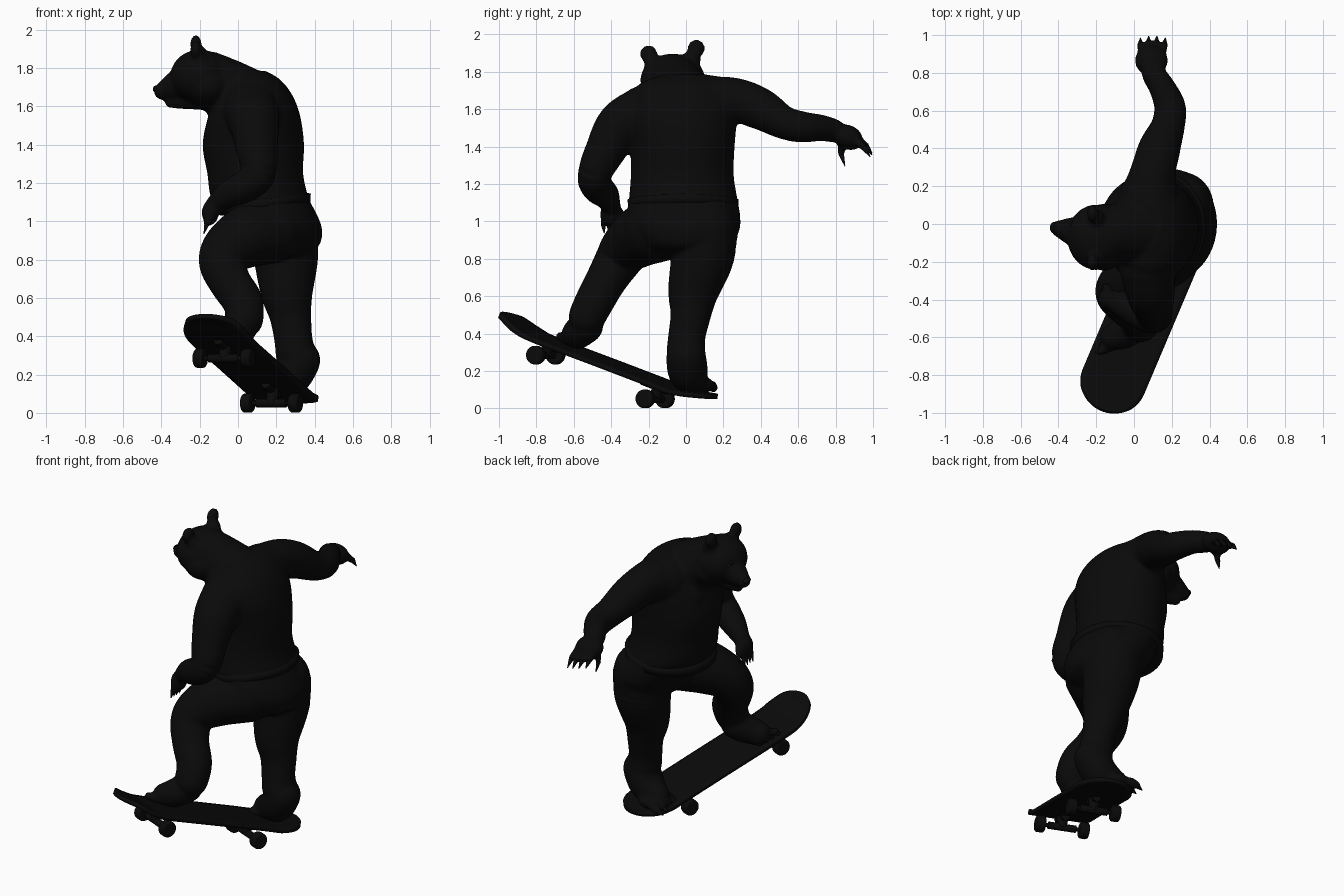
import bpy, bmesh, math
from mathutils import Vector, Matrix

if "Cube" in bpy.data.objects:
    bpy.data.objects.remove(bpy.data.objects["Cube"])

black = bpy.data.materials.new("black")
black.diffuse_color = (0.003, 0.003, 0.003, 1)
black.use_nodes = True
black.node_tree.nodes["Principled BSDF"].inputs["Base Color"].default_value = black.diffuse_color


def finish(name, bm, smooth=True):
    bmesh.ops.recalc_face_normals(bm, faces=bm.faces)
    me = bpy.data.meshes.new(name)
    bm.to_mesh(me)
    bm.free()
    me.materials.append(black)
    for p in me.polygons:
        p.use_smooth = smooth
    ob = bpy.data.objects.new(name, me)
    bpy.context.collection.objects.link(ob)
    return ob


def spline(pts, steps=5):
    """Smooth list of tuples (any length) through the given points."""
    v = [Vector(p) for p in pts]
    v = [v[0] * 2 - v[1]] + v + [v[-1] * 2 - v[-2]]
    out = []
    for i in range(1, len(v) - 2):
        a, b, c, d = v[i - 1:i + 3]
        for k in range(steps):
            t = k / steps
            out.append(0.5 * (2 * b + (c - a) * t + (2 * a - 5 * b + 4 * c - d) * t * t
                              + (3 * b - a - 3 * c + d) * t ** 3))
    return out + [v[-2]]


def skin(bm, rings):
    vr = [[bm.verts.new(p) for p in r] for r in rings]
    n = len(vr[0])
    for a, b in zip(vr, vr[1:]):
        for i in range(n):
            bm.faces.new((a[i], a[(i + 1) % n], b[(i + 1) % n], b[i]))
    bm.faces.new(vr[0][::-1])
    bm.faces.new(vr[-1])


def ball(bm, loc, r, rot=Matrix()):
    r = r if isinstance(r, tuple) else (r, r, r)
    m = Matrix.Translation(loc) @ rot @ Matrix.Diagonal((*r, 1))
    bmesh.ops.create_uvsphere(bm, u_segments=20, v_segments=12, radius=1, matrix=m)


def limb(bm, pts, n=20):
    """Round tube through (x, y, z, radius) points with ball ends."""
    s = spline(pts)
    rings = []
    for i, p in enumerate(s):
        t = s[min(i + 1, len(s) - 1)] - s[max(i - 1, 0)]
        q = Vector(t[:3]).to_track_quat('Z', 'Y')
        rings.append([Vector(p[:3]) + q @ Vector((math.cos(a) * p[3], math.sin(a) * p[3], 0))
                      for a in (2 * math.pi * k / n for k in range(n))])
    skin(bm, rings)
    for p in (s[0], s[-1]):
        ball(bm, p[:3], p[3] * 0.98)


def stack(bm, rows, n=40):
    """Horizontal ellipses (z, x, y, rx, ry) lofted upward."""
    skin(bm, [[(x + rx * math.cos(a), y + ry * math.sin(a), z)
               for a in (2 * math.pi * k / n for k in range(n))]
              for z, x, y, rx, ry in spline(rows, 4)])


def rod(bm, a, b, r1, r2, seg=16):
    a, b = Vector(a), Vector(b)
    m = Matrix.Translation((a + b) / 2) @ (b - a).to_track_quat('Z', 'Y').to_matrix().to_4x4()
    bmesh.ops.create_cone(bm, cap_ends=True, segments=seg, radius1=r1, radius2=r2,
                          depth=(b - a).length, matrix=m)


# Bear body: torso and chest
bm = bmesh.new()
stack(bm, [(0.82, .23, -.02, .10, .13), (0.87, .23, 0, .19, .23), (0.95, .215, 0, .225, .285),
           (1.03, .175, -.01, .24, .30), (1.12, .115, -.015, .255, .29), (1.25, .09, -.02, .25, .275),
           (1.40, .08, -.02, .265, .28), (1.55, .085, -.03, .24, .30), (1.66, .085, -.03, .198, .28),
           (1.74, .085, -.02, .135, .22), (1.785, .085, 0, .06, .12)])
ball(bm, (-.01, .05, 1.5), (.15, .13, .18))
# Neck, skull, muzzle, jaw
limb(bm, [(.08, -.03, 1.60, .18), (-.03, -.04, 1.67, .168), (-.15, -.06, 1.745, .145)])
ball(bm, (-.2, -.07, 1.755), (.155, .175, .142))
ball(bm, (-.16, -.07, 1.71), (.13, .18, .12))
limb(bm, [(-.24, -.06, 1.74, .11), (-.32, -.04, 1.71, .08), (-.37, -.03, 1.69, .06), (-.395, -.025, 1.68, .047)])
limb(bm, [(-.2, -.06, 1.65, .07), (-.30, -.045, 1.625, .04), (-.355, -.035, 1.62, .028)])
# Ears
for y, z in ((-.20, 1.895), (.055, 1.925)):
    ball(bm, (-.22, y, z), (.03, .048, .048))
    ball(bm, (-.20, y * .8 - .015, z - .06), (.045, .05, .05))
# Raised arm
limb(bm, [(.08, .13, 1.62, .165), (.1, .27, 1.645, .122), (.135, .4, 1.60, .112), (.18, .52, 1.53, .09),
          (.19, .62, 1.505, .084), (.15, .72, 1.50, .071), (.105, .79, 1.485, .064)])
ball(bm, (.092, .865, 1.45), (.088, .085, .065), Matrix.Rotation(-.45, 4, 'X'))
# Hanging arm
limb(bm, [(.07, -.22, 1.58, .15), (.085, -.35, 1.51, .132), (.1, -.435, 1.37, .108), (.11, -.49, 1.25, .092),
          (.04, -.475, 1.185, .086), (-.05, -.43, 1.14, .074), (-.12, -.40, 1.085, .052)])
ball(bm, (-.145, -.4, 1.045), (.045, .06, .065))
# Straight rear leg and its foot
limb(bm, [(.24, .1, .97, .18), (.25, .09, .82, .172), (.255, .04, .63, .138), (.275, .025, .5, .11),
          (.288, .005, .39, .10), (.30, 0, .31, .105)])
limb(bm, [(.325, 0, .275, .108), (.28, .01, .2, .108), (.23, .025, .165, .095), (.18, .04, .145, .078)])
ball(bm, (.19, .05, .125), (.1, .105, .05))
# Bent front leg and its foot
limb(bm, [(.18, -.15, .96, .18), (.05, -.24, .92, .165), (-.05, -.32, .855, .14), (-.08, -.37, .78, .124),
          (-.04, -.43, .68, .11), (.025, -.485, .58, .106), (.035, -.53, .49, .1)])
limb(bm, [(.01, -.53, .44, .09), (-.05, -.575, .405, .086), (-.11, -.6, .385, .072)])
# Fingers, toes and their claws
claws = bmesh.new()


def digit(a, b, c, r):
    limb(bm, [(*a, r), (*b, r * .85)], 12)
    rod(claws, b, c, r * .7, .002, 10)


for k in range(4):
    f = k - 1.5
    digit((.095 + f * .035, .90, 1.44), (.098 + f * .042, .965 - abs(f) * .01, 1.405 - f * .006),
          (.1 + f * .044, 1.0 - abs(f) * .01, 1.36 - f * .01), .024)
    digit((-.15, -.4 + f * .027, 1.02), (-.163, -.4 + f * .028, .985), (-.178, -.395 + f * .028, .935), .02)
    digit((.14, .055 + f * .055, .12), (.105, .065 + f * .055, .11), (.06, .065 + f * .055, .09), .03)
    digit((-.12 - f * .012, -.6 + f * -.036, .375), (-.15 - f * .018, -.615 - f * .038, .37 + f * .012),
          (-.18 - f * .02, -.625 - f * .038, .34 + f * .012), .028)
digit((.06, .83, 1.42), (.05, .83, 1.36), (.055, .85, 1.295), .022)
digit((-.13, -.35, 1.05), (-.15, -.325, 1.01), (-.165, -.325, .96), .02)
body = finish("bear_body", bm)
mod = body.modifiers.new("blend", 'REMESH')
mod.mode, mod.voxel_size, mod.use_smooth_shade = 'VOXEL', .011, True
mod = body.modifiers.new("soften", 'SMOOTH')
mod.factor, mod.iterations = .5, 7
finish("claws", claws)

# Eyes and nose
bm = bmesh.new()
for y in (-.115, .0):
    ball(bm, (-.322, y, 1.785), .018)
ball(bm, (-.425, -.02, 1.69), (.02, .03, .02))
finish("eyes_and_nose", bm)

# Waistband of the shorts, tilted up toward the back
bm = bmesh.new()
skin(bm, [[(.12 + (.252 + g) * math.cos(a), -.015 + (.289 + g) * math.sin(a), 1.095 + dz + .03 * math.cos(a))
           for a in (2 * math.pi * k / 48 for k in range(48))]
          for dz, g in ((-.035, -.06), (-.03, .006), (.02, .008), (.03, -.06))])
finish("waistband", bm)

# Skateboard: s runs along the deck, v across it
profile = [(-.985, .505), (-.93, .48), (-.87, .43), (-.81, .39), (-.72, .352), (-.4, .232), (-.12, .125),
           (-.04, .092), (.05, .075), (.155, .062)]


def deck_z(s):
    for (a, za), (b, zb) in zip(profile, profile[1:]):
        if s <= b:
            return za + (zb - za) * (s - a) / (b - a)
    return profile[-1][1]


def board(s, v, z):
    return Vector((-.052 + (s + .7) * .424 + .92 * v, s - .39 * v, z))


s0, s1, W, cap = -.985, .155, .176, .157
bm = bmesh.new()
grid = []
for i in range(61):
    s = (s0 + s1) / 2 - math.cos(math.pi * i / 60) * (s1 - s0) / 2
    e = max(0, s0 + cap - s, s - s1 + cap) / cap
    w = max(W * math.sqrt(max(0, 1 - e * e)), .004)
    grid.append([bm.verts.new(board(s, w * j / 6, deck_z(s))) for j in range(-6, 7)])
for a, b in zip(grid, grid[1:]):
    for j in range(12):
        bm.faces.new((a[j], a[j + 1], b[j + 1], b[j]))
deck = finish("deck", bm)
mod = deck.modifiers.new("thickness", 'SOLIDIFY')
mod.thickness, mod.offset = .026, 0

# Trucks and wheels
for name, s, z in (("front", -.75, .285), ("rear", -.165, .051)):
    bm = bmesh.new()
    rod(bm, board(s, -.15, z), board(s, .15, z), .012, .012)
    rod(bm, board(s, -.085, z), board(s, .085, z), .022, .022)
    rod(bm, board(s, 0, z), board(s + .02, 0, deck_z(s + .02)), .028, .035)
    rod(bm, board(s - .07, 0, deck_z(s - .07) - .018), board(s + .07, 0, deck_z(s + .07) - .018), .025, .025, 8)
    finish(name + "_truck", bm, False)
    for side, v in (("left", -.135), ("right", .135)):
        bm = bmesh.new()
        rod(bm, board(s, v - .027, z), board(s, v + .027, z), .05, .05, 32)
        wheel = finish(f"{name}_{side}_wheel", bm, False)
        mod = wheel.modifiers.new("round", 'BEVEL')
        mod.width, mod.segments = .012, 3
